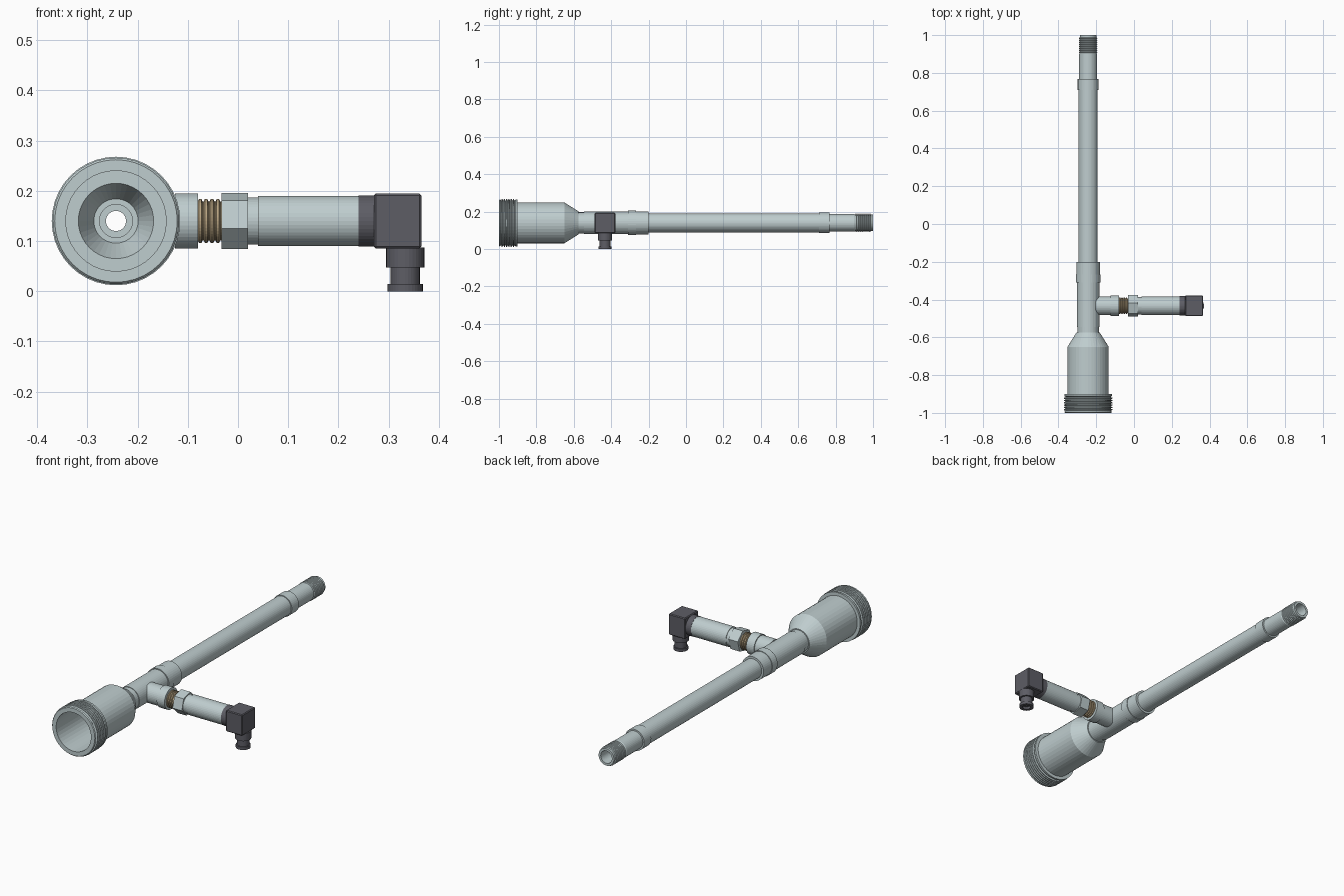
import bpy, bmesh, math
from mathutils import Matrix, Vector

cube = bpy.data.objects.get("Cube")
if cube:
    bpy.data.objects.remove(cube, do_unlink=True)


def material(name, color):
    m = bpy.data.materials.new(name)
    m.use_nodes = True
    m.diffuse_color = (*color, 1)
    m.node_tree.nodes["Principled BSDF"].inputs["Base Color"].default_value = (*color, 1)
    return m


STEEL = material("pale steel", (0.52, 0.61, 0.62))
BRASS = material("tan brass", (0.48, 0.37, 0.22))
DARK = material("dark plastic", (0.11, 0.11, 0.13))

PIPE_X, AXIS_Z, BRANCH_Y, GLAND_X = -0.243, 0.14, -0.433, 0.333


def lathe(name, profile, axis, origin, mat, sides=40, tube=False, turn=0.0):
    """Spin (distance, radius) points about an axis; a tube closes on itself."""
    axis = Vector(axis)
    side = axis.orthogonal().normalized()
    other = axis.cross(side)
    bm = bmesh.new()
    rings = []
    for d, r in profile:
        ring = []
        for i in range(sides):
            a = math.tau * i / sides + turn
            p = Vector(origin) + axis * d + (side * math.cos(a) + other * math.sin(a)) * r
            ring.append(bm.verts.new(p))
        rings.append(ring)
    pairs = list(zip(rings, rings[1:]))
    if tube:
        pairs.append((rings[-1], rings[0]))
    else:
        bm.faces.new(rings[0])
        bm.faces.new(rings[-1])
    for a, b in pairs:
        for i in range(sides):
            j = (i + 1) % sides
            bm.faces.new((a[i], a[j], b[j], b[i]))
    bmesh.ops.recalc_face_normals(bm, faces=bm.faces)
    return finish(name, bm, mat)


def finish(name, bm, mat):
    mesh = bpy.data.meshes.new(name)
    bm.to_mesh(mesh)
    bm.free()
    mesh.materials.append(mat)
    ob = bpy.data.objects.new(name, mesh)
    bpy.context.collection.objects.link(ob)
    return ob


def thread(start, end, crest, root, count):
    """Profile points of evenly spaced ridges."""
    step = (end - start) / count
    pts = []
    for i in range(count):
        s = start + i * step
        pts += [(s, root), (s + step * .2, crest), (s + step * .6, crest), (s + step * .8, root)]
    return pts + [(end, root)]


def along_pipe(name, profile):
    return lathe(name, profile, (0, 1, 0), (PIPE_X, 0, AXIS_Z), STEEL, tube=True)


def along_branch(name, profile, mat, **kw):
    return lathe(name, profile, (1, 0, 0), (0, BRANCH_Y, AXIS_Z), mat, **kw)


# Wide threaded inlet with its cup and cone
along_pipe("inlet_cup",
           [(-1, .1), (-1, .122), (-.995, .126)]
           + thread(-.988, -.915, .128, .12, 6)
           + [(-.91, .126), (-.9, .126), (-.9, .109), (-.65, .109), (-.575, .062),
              (-.575, .042), (-.65, .075), (-.65, .1)])

# Tee body with raised band
along_pipe("tee_body",
           [(-.58, .033), (-.58, .057), (-.545, .057), (-.545, .06), (-.31, .06),
            (-.31, .065), (-.268, .065), (-.268, .062), (-.2, .062), (-.2, .033)])

# Long outlet pipe, its collar and its threaded tip
along_pipe("outlet_pipe",
           [(-.22, .02), (-.22, .051), (.72, .051), (.72, .033), (-.18, .033), (-.18, .02)])
along_pipe("outlet_collar",
           [(.71, .033), (.71, .055), (.768, .055), (.768, .033)])
along_pipe("outlet_tip",
           [(.76, .032), (.76, .047), (.9, .047)]
           + thread(.905, .99, .049, .044, 8)
           + [(1, .044), (1, .032)])

# Side branch of the tee
along_branch("branch_socket",
             [(-.203, .05), (-.125, .05), (-.125, .055), (-.08, .055)], STEEL)

# Sensor: brass thread, hexagon nut, barrel
along_branch("sensor_thread", [(-.09, .039)] + thread(-.08, -.033, .044, .039, 4)
             + [(-.02, .039)], BRASS)
axis_side = Vector((1, 0, 0)).orthogonal().normalized()
point_up = math.pi / 2 if abs(axis_side.y) > .5 else 0
along_branch("hex_nut", [(-.033, .058), (.02, .058)], STEEL, sides=6, turn=point_up)
along_branch("sensor_barrel",
             [(.015, .047), (.04, .047), (.04, .05), (.24, .05)], STEEL)
along_branch("plug_collar", [(.24, .051), (.275, .051)], DARK)

# Angled plug housing
bm = bmesh.new()
bmesh.ops.create_cube(bm, size=1, matrix=Matrix.Translation((.318, BRANCH_Y, AXIS_Z))
                      @ Matrix.Diagonal((.095, .11, .109, 1)))
box = finish("plug_housing", bm, DARK)
bevel = box.modifiers.new("soft edges", "BEVEL")
bevel.width = .004
bevel.segments = 1

# Cable gland under the housing
lathe("cable_gland",
      [(.012, .018), (0, .02), (0, .035), (.015, .035), (.015, .029), (.047, .029),
       (.047, .038), (.087, .038)],
      (0, 0, 1), (GLAND_X, BRANCH_Y, 0), DARK, sides=32)
